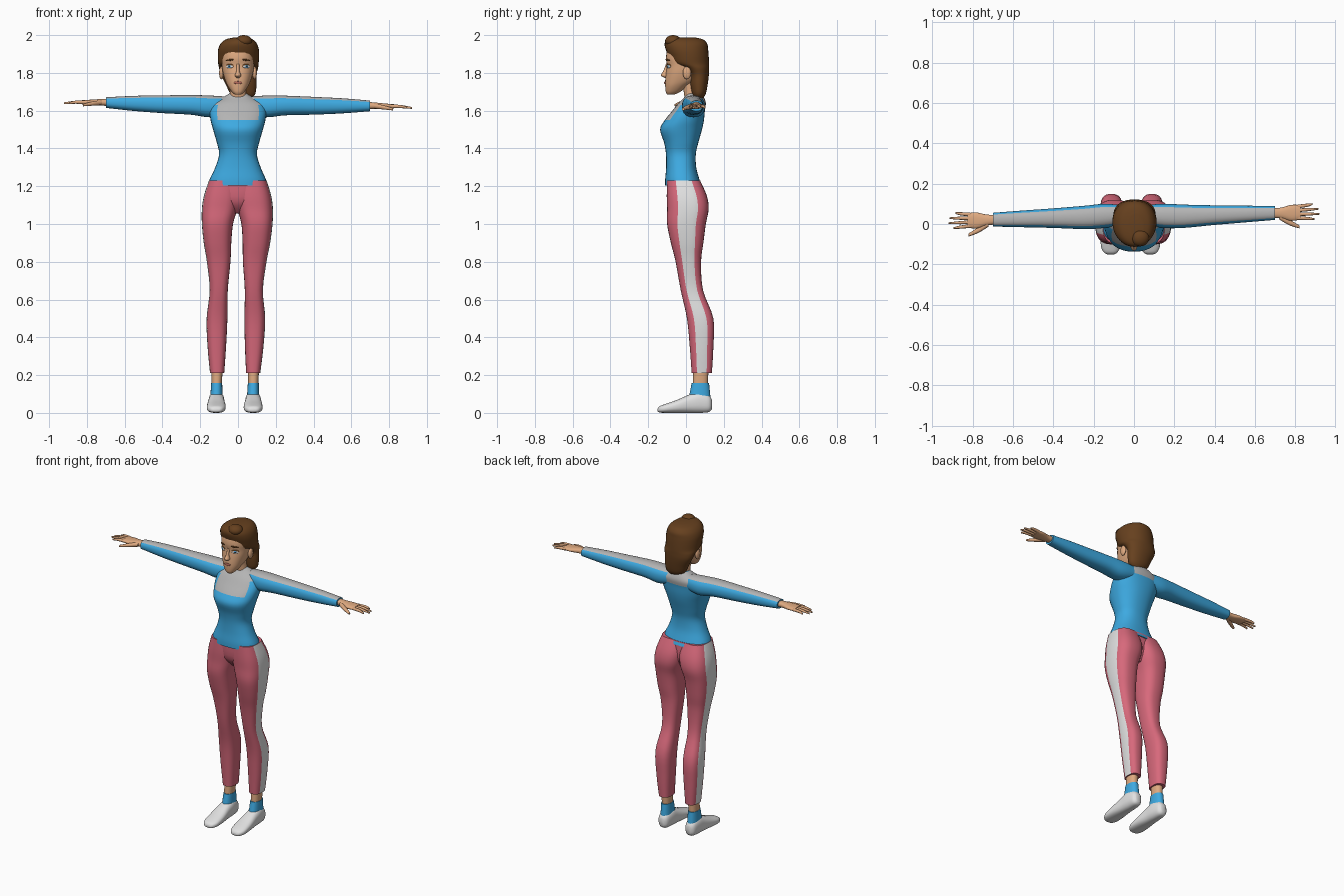
import bpy, bmesh, math
from mathutils import Vector, Matrix

cube = bpy.data.objects.get("Cube")
if cube:
    bpy.data.objects.remove(cube, do_unlink=True)

SEGMENTS = 32


def material(name, srgb):
    mat = bpy.data.materials.new(name)
    mat.use_nodes = True
    colour = tuple(c ** 2.2 for c in srgb) + (1,)
    mat.diffuse_color = colour
    mat.node_tree.nodes["Principled BSDF"].inputs["Base Color"].default_value = colour
    return mat


blue = material("sweater blue", (.25, .66, .88))
grey = material("panel grey", (.70, .70, .70))
white = material("shoe white", (.88, .88, .88))
pink = material("trouser pink", (.84, .41, .48))
skin = material("skin", (.87, .66, .50))
brown = material("hair brown", (.40, .26, .14))
iris_blue = material("iris blue", (.30, .62, .85))
lip_red = material("lip rose", (.70, .42, .36))


def pose(v):
    """Slight lean of the legs and swing of the arms."""
    reach = math.copysign(max(0, abs(v.x) - .15), v.x)
    lean = .018 * max(0, 1 - v.z / 1.3)
    return Vector((v.x - lean, v.y + .03 * reach, v.z - .016 * reach))


def finish(name, bm, mats):
    bmesh.ops.recalc_face_normals(bm, faces=bm.faces)
    me = bpy.data.meshes.new(name)
    bm.to_mesh(me)
    bm.free()
    for m in mats:
        me.materials.append(m)
    me.shade_smooth()
    me.set_sharp_from_angle(angle=math.radians(50))
    ob = bpy.data.objects.new(name, me)
    bpy.context.collection.objects.link(ob)
    return ob


def refine(sections, steps):
    """Catmull-Rom interpolation between sections."""
    pts = [sections[0]] + list(sections) + [sections[-1]]
    out = []
    for p, a, b, q in zip(pts, pts[1:], pts[2:], pts[3:]):
        for k in range(steps):
            t = k / steps
            out.append([a0 + .5 * t * (b0 - p0 + t * (2 * p0 - 5 * a0 + 4 * b0 - q0
                        + t * (3 * (a0 - b0) + q0 - p0)))
                        for p0, a0, b0, q0 in zip(p, a, b, q)])
    return out + [list(sections[-1])]


def loft(name, axis, sections, mats, paint=None, side=1, power=2.3, steps=4, n=SEGMENTS):
    """Skin rounded sections: (position, low, high, low, high) across the axis."""
    bm = bmesh.new()
    rings = []
    for t, a0, a1, b0, b1 in refine(sections, steps):
        ring = []
        for i in range(n):
            ang = 2 * math.pi * i / n
            ca, sa = (math.copysign(abs(f) ** (2 / power), f)
                      for f in (math.cos(ang), math.sin(ang)))
            a = (a0 + a1) / 2 + ca * (a1 - a0) / 2
            b = (b0 + b1) / 2 + sa * (b1 - b0) / 2
            co = {"X": (t, a, b), "Y": (a, t, b), "Z": (a, b, t)}[axis]
            ring.append(bm.verts.new(pose(Vector((co[0] * side, co[1], co[2])))))
        rings.append(ring)
    for lower, upper in zip(rings, rings[1:]):
        for i in range(n):
            j = (i + 1) % n
            face = bm.faces.new((lower[i], lower[j], upper[j], upper[i]))
            if paint:
                face.material_index = paint(2 * math.pi * (i + .5) / n,
                                            face.calc_center_median())
    bm.faces.new(rings[0])
    bm.faces.new(rings[-1])
    return finish(name, bm, mats)


def blob(name, location, radii, mat, rotation=None):
    bm = bmesh.new()
    bmesh.ops.create_uvsphere(bm, u_segments=20, v_segments=12, radius=1)
    turn = rotation.to_matrix().to_4x4() if rotation else Matrix()
    bm.transform(Matrix.Translation(location) @ turn @ Matrix.Diagonal((*radii, 1)))
    return finish(name, bm, [mat])


# Sweater body with a grey yoke
def yoke(angle, c):
    front = math.sin(angle) < 0
    return int(c.z > 1.655 or (abs(c.x) < .112 and c.z > (1.55 if front else 1.61)))


loft("sweater", "Z", [
    (1.205, -.158, .156, -.11, .082), (1.24, -.148, .147, -.11, .07),
    (1.30, -.12, .12, -.105, .054), (1.37, -.10, .10, -.106, .052),
    (1.43, -.112, .112, -.116, .065), (1.50, -.132, .132, -.137, .085),
    (1.55, -.145, .145, -.112, .095), (1.60, -.15, .15, -.072, .10),
    (1.64, -.135, .135, -.04, .105), (1.67, -.08, .08, -.01, .095),
    (1.69, -.048, .048, 0, .08)], [blue, grey], yoke)

# Trouser seat between the legs
loft("trouser_seat", "Z", [
    (1.055, -.05, .05, -.04, .05), (1.12, -.12, .12, -.092, .08),
    (1.23, -.15, .15, -.10, .075)], [pink])

for side, label in ((1, "left"), (-1, "right")):
    # Trouser leg with a pale outer stripe
    loft(label + "_trouser_leg", "Z", [
        (1.23, 0, .153, -.10, .075), (1.15, -.01, .178, -.102, .11),
        (1.08, 0, .188, -.10, .12), (1.00, .022, .187, -.10, .105),
        (.90, .03, .176, -.08, .092), (.80, .033, .158, -.055, .08),
        (.65, .045, .141, -.028, .09), (.50, .045, .155, .005, .145),
        (.35, .05, .148, .02, .145), (.21, .058, .133, .03, .137)],
        [pink, white], lambda a, c: int(math.cos(a) > .92), side, 2.6)

    # Ankle, sock and shoe
    loft(label + "_ankle", "Z", [
        (.25, .066, .126, .04, .12), (.14, .07, .124, .035, .115)], [skin], side=side)
    loft(label + "_sock", "Z", [
        (.158, .068, .126, .03, .122), (.08, .064, .13, .015, .13)], [blue], side=side)
    loft(label + "_shoe", "Y", [
        (.137, .08, .115, .02, .07), (.12, .064, .131, .004, .095),
        (.07, .056, .138, 0, .112), (.02, .054, .141, 0, .098),
        (-.05, .048, .147, 0, .068), (-.11, .05, .146, 0, .047),
        (-.14, .064, .132, .002, .035), (-.15, .08, .115, .008, .022)],
        [white], side=side, power=2.5)

    # Sleeve with a grey upper strip
    loft(label + "_sleeve", "X", [
        (.07, -.005, .095, 1.58, 1.675), (.15, -.02, .10, 1.565, 1.68),
        (.25, -.022, .093, 1.577, 1.681), (.40, -.012, .085, 1.583, 1.677),
        (.55, -.004, .079, 1.592, 1.672), (.70, .004, .072, 1.606, 1.662)],
        [blue, grey], lambda a, c: int(math.sin(a) > .72), side)

    # Hand: palm, four fingers and thumb
    loft(label + "_palm", "X", [
        (.68, .014, .062, 1.616, 1.655), (.73, .01, .064, 1.618, 1.652),
        (.78, -.003, .076, 1.62, 1.648), (.825, .002, .074, 1.622, 1.645)],
        [skin], side=side)
    for i, tip in enumerate((.895, .92, .915, .885)):
        base_y, tip_y = .01 + .019 * i, .002 + .025 * i
        loft(f"{label}_finger_{i + 1}", "X", [
            (.81, base_y - .009, base_y + .009, 1.624, 1.643),
            (.86, (base_y + tip_y) / 2 - .008, (base_y + tip_y) / 2 + .008, 1.625, 1.642),
            (tip, tip_y - .004, tip_y + .004, 1.622, 1.632)],
            [skin], side=side, steps=3, n=10)
    loft(label + "_thumb", "X", [
        (.72, .005, .04, 1.62, 1.648), (.77, -.025, .004, 1.616, 1.639),
        (.82, -.042, -.027, 1.612, 1.625)], [skin], side=side, steps=3, n=10)

    blob(label + "_ear", (.088 * side, .005, 1.80), (.012, .022, .034), skin)

# Neck and head
loft("neck", "Z", [
    (1.64, -.055, .055, -.005, .085), (1.70, -.043, .043, -.012, .07),
    (1.79, -.045, .045, -.03, .065)], [skin])
head = loft("head", "Z", [
    (1.686, -.018, .018, -.10, -.06), (1.70, -.034, .034, -.107, -.03),
    (1.73, -.054, .054, -.11, .01), (1.76, -.068, .068, -.11, .055),
    (1.80, -.08, .08, -.106, .08), (1.84, -.086, .086, -.101, .09),
    (1.88, -.088, .088, -.106, .092), (1.93, -.082, .082, -.094, .085),
    (1.97, -.05, .05, -.05, .05)], [skin])
loft("nose", "Z", [
    (1.85, -.007, .007, -.105, -.085), (1.81, -.009, .009, -.12, -.085),
    (1.787, -.016, .016, -.133, -.085), (1.774, -.009, .009, -.112, -.085)],
    [skin], n=16)

# Hair: swept cap hanging lower at the back
loft("hair", "Z", [
    (1.665, .0, .07, .045, .09), (1.69, -.04, .092, .032, .105),
    (1.74, -.065, .098, .022, .115), (1.79, -.09, .098, .016, .121),
    (1.825, -.10, .106, -.015, .122), (1.85, -.105, .109, -.075, .122),
    (1.89, -.107, .112, -.094, .12), (1.925, -.105, .11, -.108, .117),
    (1.955, -.092, .10, -.113, .112), (1.977, -.065, .078, -.10, .09),
    (1.987, -.025, .045, -.07, .05)], [brown], power=2.1)
blob("hair_tuft", (.03, -.068, 1.968), (.045, .043, .032), brown)


# Painted face details laid on the head surface
bpy.context.view_layer.update()


def face_plate(name, x, z, width, height, mat, lift=0.0, roll=0.0):
    hit, spot, normal, _ = head.ray_cast((x, -1, z), (0, 1, 0))
    if hit:
        turn = normal.to_track_quat('-Y', 'Z') @ Matrix.Rotation(roll, 3, 'Y').to_quaternion()
        blob(name, spot + normal * lift, (width, .004, height), mat, turn)


for side, label in ((1, "left"), (-1, "right")):
    x = .044 * side
    face_plate(label + "_eyelid", x, 1.837, .024, .011, brown)
    face_plate(label + "_eye_white", x, 1.834, .022, .009, white, .001)
    face_plate(label + "_iris", x, 1.834, .010, .009, iris_blue, .002)
    face_plate(label + "_pupil", x, 1.834, .004, .004, brown, .0045)
    face_plate(label + "_eyebrow", x, 1.868, .025, .005, brown, .001, .12 * side)
face_plate("lips", 0, 1.748, .022, .008, lip_red, .001)
